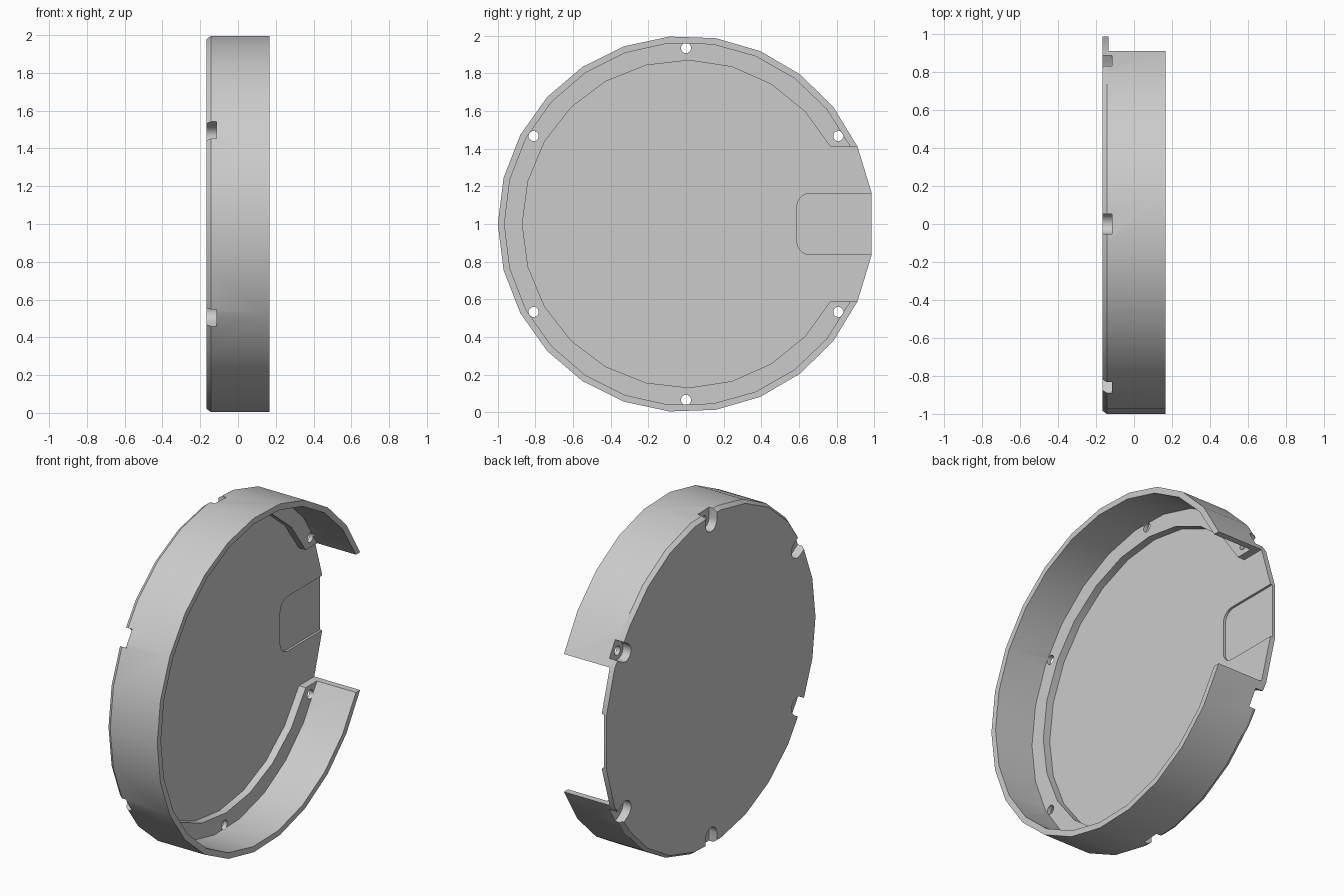
import bpy, bmesh
from math import sin, cos, asin, pi, radians

cube = bpy.data.objects.get("Cube")
if cube:
    bpy.data.objects.remove(cube)

BACK, FLOOR, LEDGE, RIM = -0.167, -0.135, -0.09, 0.167
END_Z = 0.411          # half height of the opening in the wall

grey = bpy.data.materials.new("light_grey")
grey.use_nodes = True
grey.diffuse_color = (0.6, 0.6, 0.6, 1)
grey.node_tree.nodes["Principled BSDF"].inputs["Base Color"].default_value = (0.6, 0.6, 0.6, 1)


def arc(r, segs):
    """Open arc of (y, z) points whose ends lie on the opening."""
    a = asin(END_Z / r)
    steps = [a + (2 * pi - 2 * a) * i / segs for i in range(segs + 1)]
    return [(r * cos(t), r * sin(t)) for t in steps]


def prism(name, sections):
    """Solid through matching (x, outline) sections, capped at both ends."""
    bm = bmesh.new()
    loops = [[bm.verts.new((x, y, z + 1)) for y, z in pts] for x, pts in sections]
    n = len(loops[0])
    for a, b in zip(loops, loops[1:]):
        for i in range(n):
            j = (i + 1) % n
            bm.faces.new((a[i], a[j], b[j], b[i]))
    bm.faces.new(loops[0])
    bm.faces.new(loops[-1])
    bmesh.ops.recalc_face_normals(bm, faces=bm.faces)
    mesh = bpy.data.meshes.new(name)
    bm.to_mesh(mesh)
    bm.free()
    mesh.materials.append(grey)
    ob = bpy.data.objects.new(name, mesh)
    bpy.context.collection.objects.link(ob)
    return ob


def turned(pts, t):
    return [(y * cos(t) - z * sin(t), y * sin(t) + z * cos(t)) for y, z in pts]


def cut(ob, cutters):
    for c in cutters:
        m = ob.modifiers.new("cut", 'BOOLEAN')
        m.operation, m.solver, m.object = 'DIFFERENCE', 'EXACT', c
    deps = bpy.context.evaluated_depsgraph_get()
    mesh = bpy.data.meshes.new_from_object(ob.evaluated_get(deps))
    ob.modifiers.clear()
    ob.data = mesh


# Base disc: chamfered behind the wall, square at the opening
outer = arc(1.0, 22)
tip = [(cos(t), sin(t)) for t in (radians(-9.6), radians(9.6))]
inset = [(y * 0.982, z * 0.982) for y, z in outer]
inset[0], inset[-1] = outer[0], outer[-1]
base = prism("base_disc", [(BACK, inset + tip), (BACK + 0.024, outer + tip),
                           (FLOOR, outer + tip)])

# Side wall and the inner screw ledge, both open toward +y
wall = prism("side_wall", [(x, outer + arc(0.965, 22)[::-1]) for x in (FLOOR, RIM)])
ledge = prism("screw_ledge", [(x, arc(0.98, 22) + arc(0.87, 20)[::-1])
                              for x in (FLOOR, LEDGE)])

# Screw slots on the back, with a through hole in each
slot = [(1.1, -0.053), (1.1, 0.053)] + [
    (0.935 + 0.053 * cos(t), 0.053 * sin(t))
    for t in (pi / 2 + pi * i / 8 for i in range(9))]
hole = [(0.935 + 0.027 * cos(t), 0.027 * sin(t))
        for t in (2 * pi * i / 16 for i in range(16))]
cutters = []
for k in range(6):
    t = radians(30 + 60 * k)
    cutters.append(prism("slot_cutter", [(x, turned(slot, t)) for x in (-0.3, -0.115)]))
    cutters.append(prism("hole_cutter", [(x, turned(hole, t)) for x in (-0.25, -0.08)]))

# Shallow pocket in the floor at the opening, rounded at its inner corners
corner = [(0.66 - 0.07 * sin(t), 0.093 + 0.07 * cos(t))
          for t in (pi / 2 * i / 6 for i in range(7))]
pocket = [(1.1, 0.163)] + corner + [(y, -z) for y, z in corner[::-1]] + [(1.1, -0.163)]
pocket_cutter = prism("pocket_cutter", [(x, pocket) for x in (FLOOR - 0.014, 0)])

cut(base, cutters + [pocket_cutter])
cut(wall, cutters)
cut(ledge, cutters)
for c in cutters + [pocket_cutter]:
    bpy.data.objects.remove(c)

# Smooth the rounded sides, keep the edges crisp
bpy.ops.object.select_all(action='DESELECT')
for ob in (base, wall, ledge):
    ob.select_set(True)
bpy.context.view_layer.objects.active = base
bpy.ops.object.shade_smooth_by_angle(angle=radians(25))
